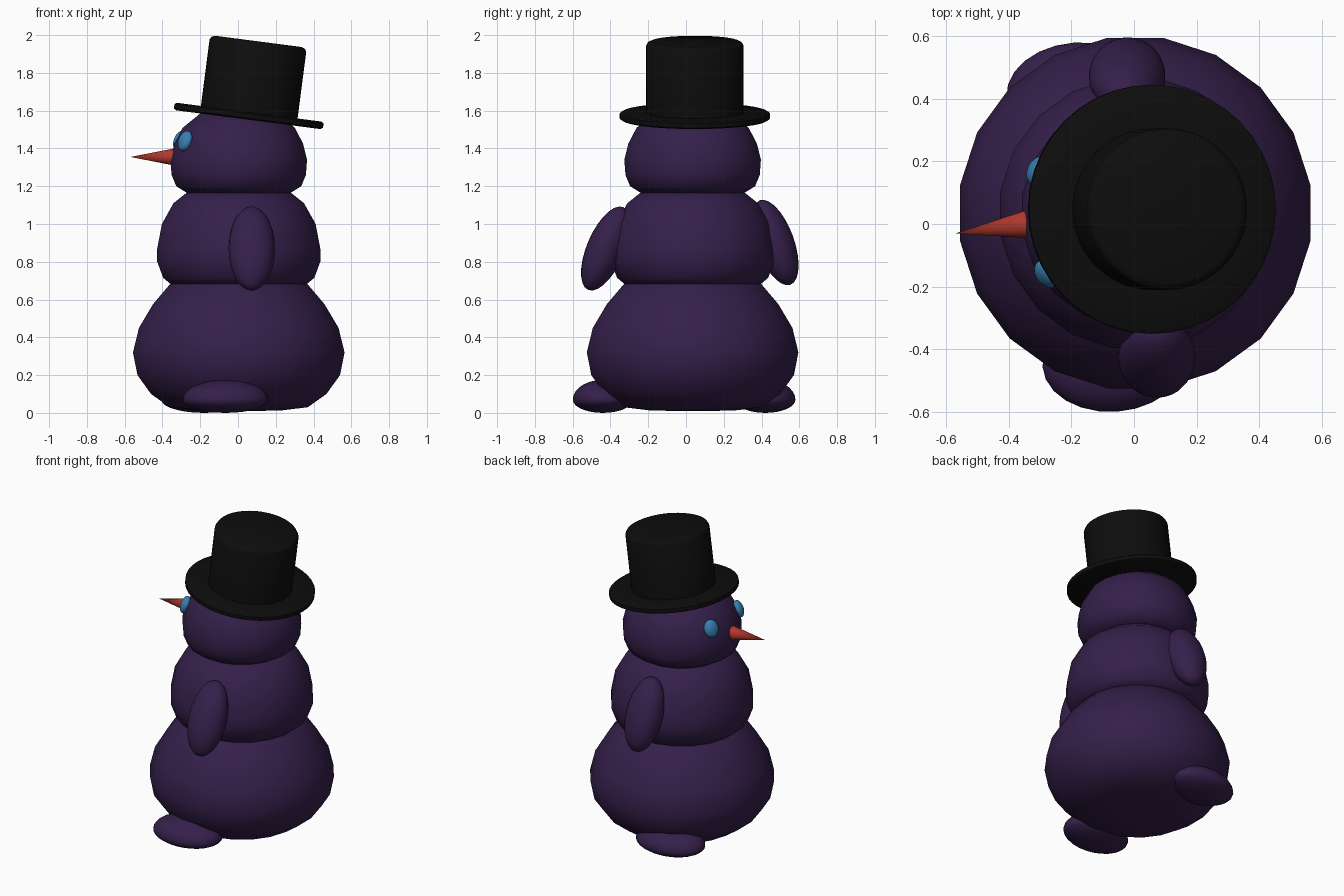
import bpy, bmesh, math
from mathutils import Vector, Matrix

if "Cube" in bpy.data.objects:
    bpy.data.objects.remove(bpy.data.objects["Cube"])


def material(name, rgb):
    m = bpy.data.materials.new(name)
    m.diffuse_color = (*rgb, 1)
    m.use_nodes = True
    m.node_tree.nodes["Principled BSDF"].inputs["Base Color"].default_value = m.diffuse_color
    return m


PURPLE = material("purple", (0.036, 0.014, 0.07))
BLACK = material("black", (0.004, 0.004, 0.004))
RED = material("red", (0.45, 0.04, 0.025))
BLUE = material("blue", (0.04, 0.21, 0.43))


def finish(name, bm, mat, matrix, angle=40):
    bmesh.ops.recalc_face_normals(bm, faces=bm.faces)
    me = bpy.data.meshes.new(name)
    bm.to_mesh(me)
    bm.free()
    me.materials.append(mat)
    ob = bpy.data.objects.new(name, me)
    bpy.context.collection.objects.link(ob)
    ob.matrix_world = matrix
    bpy.ops.object.select_all(action='DESELECT')
    ob.select_set(True)
    bpy.context.view_layer.objects.active = ob
    bpy.ops.object.shade_smooth_by_angle(angle=math.radians(angle))
    return ob


def lathe(name, profile, mat, matrix, segs=20, phase=9, angle=40):
    """Spin (radius, z) points around z; zero radius closes to a point."""
    bm = bmesh.new()
    rings = []
    for r, z in profile:
        n = 1 if r == 0 else segs
        ring = []
        for i in range(n):
            a = math.radians(phase) + math.tau * i / segs
            ring.append(bm.verts.new((r * math.cos(a), r * math.sin(a), z)))
        rings.append(ring)
    for a, b in zip(rings, rings[1:]):
        for i in range(segs):
            j = (i + 1) % segs
            quad = [a[i % len(a)], a[j % len(a)], b[j % len(b)], b[i % len(b)]]
            bm.faces.new(list(dict.fromkeys(quad)))
    return finish(name, bm, mat, matrix, angle)


def ellipsoid(name, loc, radii, mat, rot=Matrix(), low=None):
    """Scaled sphere; 'low' gives the lower half its own, flatter radius."""
    bm = bmesh.new()
    bmesh.ops.create_uvsphere(bm, u_segments=24, v_segments=14, radius=1)
    for v in bm.verts:
        rz = low if (low and v.co.z < 0) else radii[2]
        v.co = Vector((v.co.x * radii[0], v.co.y * radii[1], v.co.z * rz))
    return finish(name, bm, mat, Matrix.Translation(loc) @ rot, 80)


# Three stacked body balls with flattened undersides
centre = Matrix.Translation((0.004, 0.035, 0))
lathe("lower_body", [(0, 0.01), (0.22, 0.012), (0.37, 0.03), (0.47, 0.10), (0.543, 0.20),
                     (0.567, 0.32), (0.535, 0.45), (0.46, 0.575), (0.37, 0.68),
                     (0.22, 0.76), (0, 0.79)], PURPLE, centre, angle=60)
lathe("middle_body", [(0, 0.675), (0.36, 0.678), (0.405, 0.715), (0.437, 0.80), (0.437, 0.87),
                      (0.412, 1.0), (0.35, 1.11), (0.28, 1.165), (0.15, 1.21), (0, 1.225)],
      PURPLE, centre, angle=80)
lathe("head", [(0, 1.158), (0.27, 1.16), (0.335, 1.20), (0.36, 1.26), (0.366, 1.34),
               (0.345, 1.425), (0.30, 1.51), (0.20, 1.59), (0.10, 1.625), (0, 1.64)],
      PURPLE, centre, angle=80)

# Arms hang outward from the middle body
for name, loc, tilt, yaw in (("right_arm", (0.073, -0.425, 0.87), -23, 0),
                             ("left_arm", (-0.022, 0.472, 0.902), 20, -8)):
    rot = Matrix.Rotation(math.radians(yaw), 4, 'Z') @ Matrix.Rotation(math.radians(tilt), 4, 'X')
    ellipsoid(name, loc, (0.123, 0.10, 0.238), PURPLE, rot)

# Feet, flatter underneath
for name, loc, yaw in (("right_foot", (-0.065, -0.44, 0.07), 4),
                       ("left_foot", (-0.18, 0.42, 0.07), 4)):
    ellipsoid(name, loc, (0.228, 0.16, 0.105), PURPLE,
              Matrix.Rotation(math.radians(yaw), 4, 'Z'), low=0.07)

# Eyes: discs facing outward from the head
for name, loc, yaw in (("right_eye", (-0.28, -0.16, 1.44), 214),
                       ("left_eye", (-0.307, 0.17, 1.44), 156)):
    rot = (Matrix.Rotation(math.radians(yaw), 4, 'Z')
           @ Matrix.Rotation(math.radians(-20), 4, 'Y'))
    ellipsoid(name, loc, (0.03, 0.048, 0.056), BLUE, rot)

# Carrot nose
base, tip = Vector((-0.335, 0.0, 1.355)), Vector((-0.57, -0.03, 1.355))
aim = Matrix.Translation(base) @ (tip - base).to_track_quat('Z', 'Y').to_matrix().to_4x4()
lathe("nose", [(0, 0), (0.046, 0), (0, (tip - base).length)], RED, aim, segs=24)

# Tilted top hat: brim and crown in one profile
hat = Matrix.Translation((0.057, 0.047, 1.572)) @ Matrix.Rotation(math.radians(7.4), 4, 'Y')
lathe("top_hat", [(0, -0.02), (0.385, -0.02), (0.398, -0.012), (0.398, 0.012), (0.385, 0.02),
                  (0.258, 0.02), (0.258, 0.375), (0.25, 0.39), (0.232, 0.398), (0, 0.398)],
      BLACK, hat, segs=40, phase=0)
